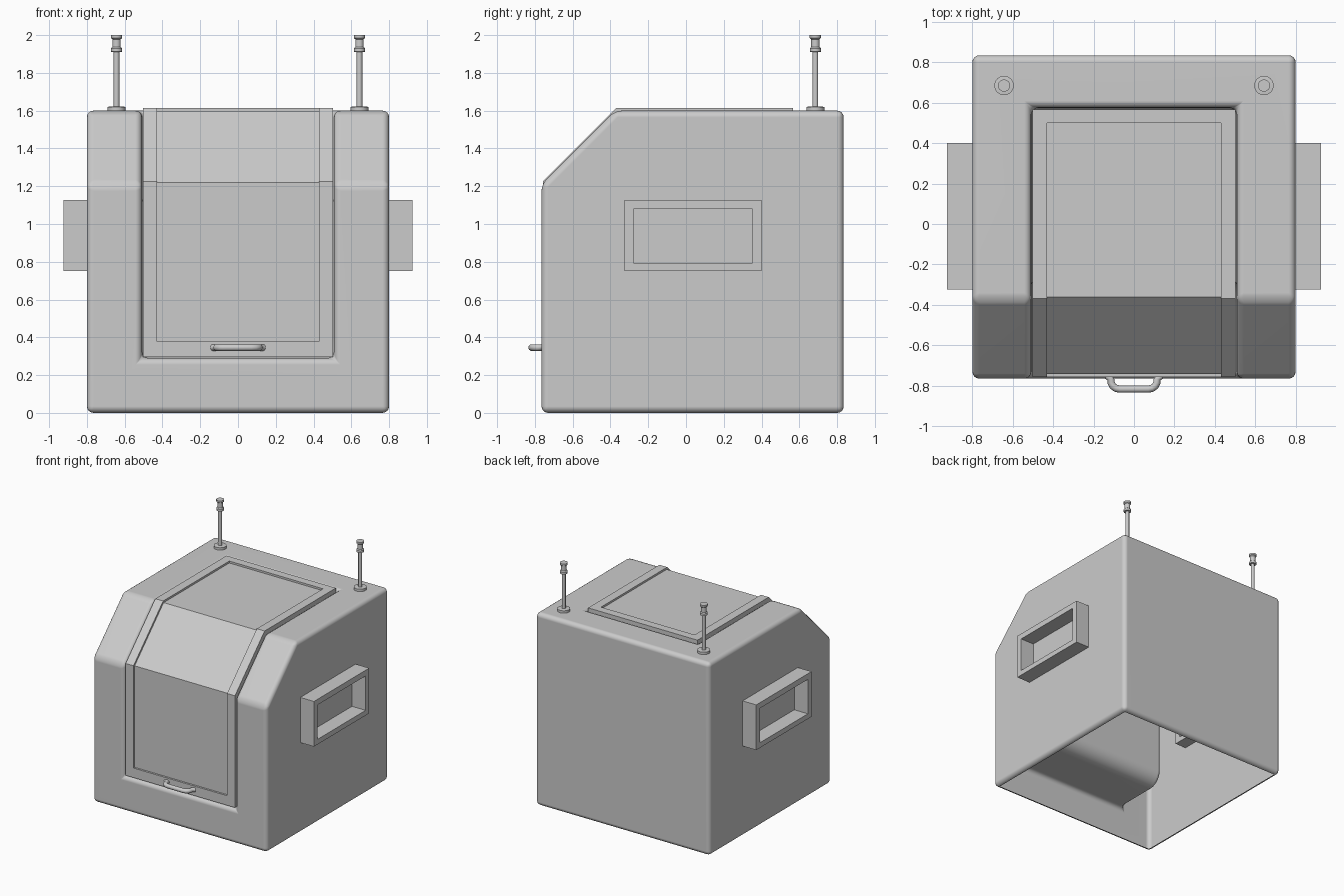
import bpy, bmesh
from math import cos, sin, pi

if "Cube" in bpy.data.objects:
    bpy.data.objects.remove(bpy.data.objects["Cube"])

def finish(name, bm):
    bmesh.ops.recalc_face_normals(bm, faces=bm.faces[:])
    me = bpy.data.meshes.new(name)
    bm.to_mesh(me)
    bm.free()
    ob = bpy.data.objects.new(name, me)
    bpy.context.collection.objects.link(ob)
    return ob

def extrude_x(name, pts, x0, x1):
    """Closed (y, z) profile extruded from x0 to x1."""
    bm = bmesh.new()
    f = bm.faces.new([bm.verts.new((x0, y, z)) for y, z in pts])
    r = bmesh.ops.extrude_face_region(bm, geom=[f])
    vs = [g for g in r["geom"] if isinstance(g, bmesh.types.BMVert)]
    bmesh.ops.translate(bm, verts=vs, vec=(x1 - x0, 0, 0))
    return finish(name, bm)

def box(name, x, y, z):
    return extrude_x(name, [(y[0], z[0]), (y[1], z[0]), (y[1], z[1]), (y[0], z[1])], *x)

def shade(ob):
    bpy.ops.object.select_all(action='DESELECT')
    ob.select_set(True)
    bpy.context.view_layer.objects.active = ob
    bpy.ops.object.shade_smooth_by_angle(angle=0.6)

def apply_all(ob):
    dg = bpy.context.evaluated_depsgraph_get()
    me = bpy.data.meshes.new_from_object(ob.evaluated_get(dg))
    ob.modifiers.clear()
    ob.data = me

# Outer shell with sloped front top
shell = extrude_x("shell", [(-0.765, 0), (0.835, 0), (0.835, 1.6), (-0.375, 1.6), (-0.765, 1.21)], -0.8, 0.8)

# Recess behind the door, with a rounded lower back corner
r = 0.12
arc = [(-0.27 - r + r * sin(i * pi / 12), 0.29 + r - r * cos(i * pi / 12)) for i in range(7)]
cutter = extrude_x("recess_cutter", [(-1, 0.29)] + arc +
                   [(-0.27, 1.1), (0.575, 1.1), (0.575, 2), (-1, 2)], -0.508, 0.508)
m = shell.modifiers.new("recess", 'BOOLEAN')
m.object, m.operation, m.solver = cutter, 'DIFFERENCE', 'EXACT'
b = shell.modifiers.new("round", 'BEVEL')
b.width, b.segments, b.limit_method, b.angle_limit = 0.035, 4, 'ANGLE', 0.5
b.use_clamp_overlap = False
apply_all(shell)
bpy.data.objects.remove(cutter)

# Open underside
bm = bmesh.new()
bm.from_mesh(shell.data)
under = [f for f in bm.faces if f.normal.z < -0.99 and f.calc_center_median().z < 0.005]
bmesh.ops.delete(bm, geom=under, context='FACES')
bm.to_mesh(shell.data)
bm.free()
shade(shell)
shell.modifiers.new("flat_normals", 'WEIGHTED_NORMAL').keep_sharp = True

# Folded door: rails, end bars and a slightly sunken panel
def fold(d, z0, y1, t):
    k = 0.414
    def line(o):
        return [(-0.757 + o, z0), (-0.757 + o, 1.226 - k * o),
                (-0.368 + k * o, 1.615 - o), (y1, 1.615 - o)]
    return line(d) + line(d + t)[::-1]

for s, side in ((-1, "left"), (1, "right")):
    extrude_x("door_rail_" + side, fold(0, 0.297, 0.567, 0.04), s * 0.43, s * 0.502)
box("door_bottom_bar", (-0.43, 0.43), (-0.757, -0.717), (0.297, 0.377))
box("door_back_bar", (-0.43, 0.43), (0.5, 0.567), (1.575, 1.615))
extrude_x("door_panel", fold(0.016, 0.377, 0.5, 0.016), -0.43, 0.43)

# Door pull handle
cu = bpy.data.curves.new("door_handle", 'CURVE')
cu.dimensions = '3D'
cu.bevel_depth, cu.bevel_resolution = 0.018, 3
half = [(0.135, -0.75), (0.115, -0.765), (0.113, -0.785), (0.105, -0.802), (0.09, -0.813), (0.07, -0.817)]
path = half + [(-x, y) for x, y in half[::-1]]
sp = cu.splines.new('POLY')
sp.points.add(len(path) - 1)
for p, (x, y) in zip(sp.points, path):
    p.co = (x, y, 0.346, 1)
handle = bpy.data.objects.new("door_handle", cu)
bpy.context.collection.objects.link(handle)
cu.use_fill_caps = True

# Rectangular side frames passing through the walls
def side_frame(name, s):
    bm = bmesh.new()
    rings = []
    for x, d in ((0.7, 0), (0.925, 0), (0.925, 0.047), (0.7, 0.047)):
        y0, y1, z0, z1 = -0.325 + d, 0.4 - d, 0.752 + d * 0.9, 1.127 - d
        rings.append([bm.verts.new((s * x, y, z)) for y, z in ((y0, z0), (y1, z0), (y1, z1), (y0, z1))])
    for i in range(4):
        a, c = rings[i], rings[(i + 1) % 4]
        for j in range(4):
            k = (j + 1) % 4
            bm.faces.new((a[j], a[k], c[k], c[j]))
    return finish(name, bm)

# Turned posts on the roof
def post(name, cx, cy, prof, n=24):
    bm = bmesh.new()
    rings = [[bm.verts.new((cx + r * cos(2 * pi * i / n), cy + r * sin(2 * pi * i / n), z))
              for i in range(n)] for r, z in prof]
    for a, c in zip(rings, rings[1:]):
        for i in range(n):
            k = (i + 1) % n
            bm.faces.new((a[i], a[k], c[k], c[i]))
    bm.faces.new(rings[0])
    bm.faces.new(rings[-1])
    shade(finish(name, bm))

POST = [(0.048, 1.595), (0.048, 1.62), (0.03, 1.622), (0.015, 1.622), (0.015, 1.91), (0.029, 1.912),
        (0.029, 1.93), (0.022, 1.937), (0.022, 1.978), (0.03, 1.985), (0.03, 2.0)]
for s, side in ((-1, "left"), (1, "right")):
    side_frame("side_frame_" + side, s)
    post("roof_post_" + side, s * 0.643, 0.685, POST)
